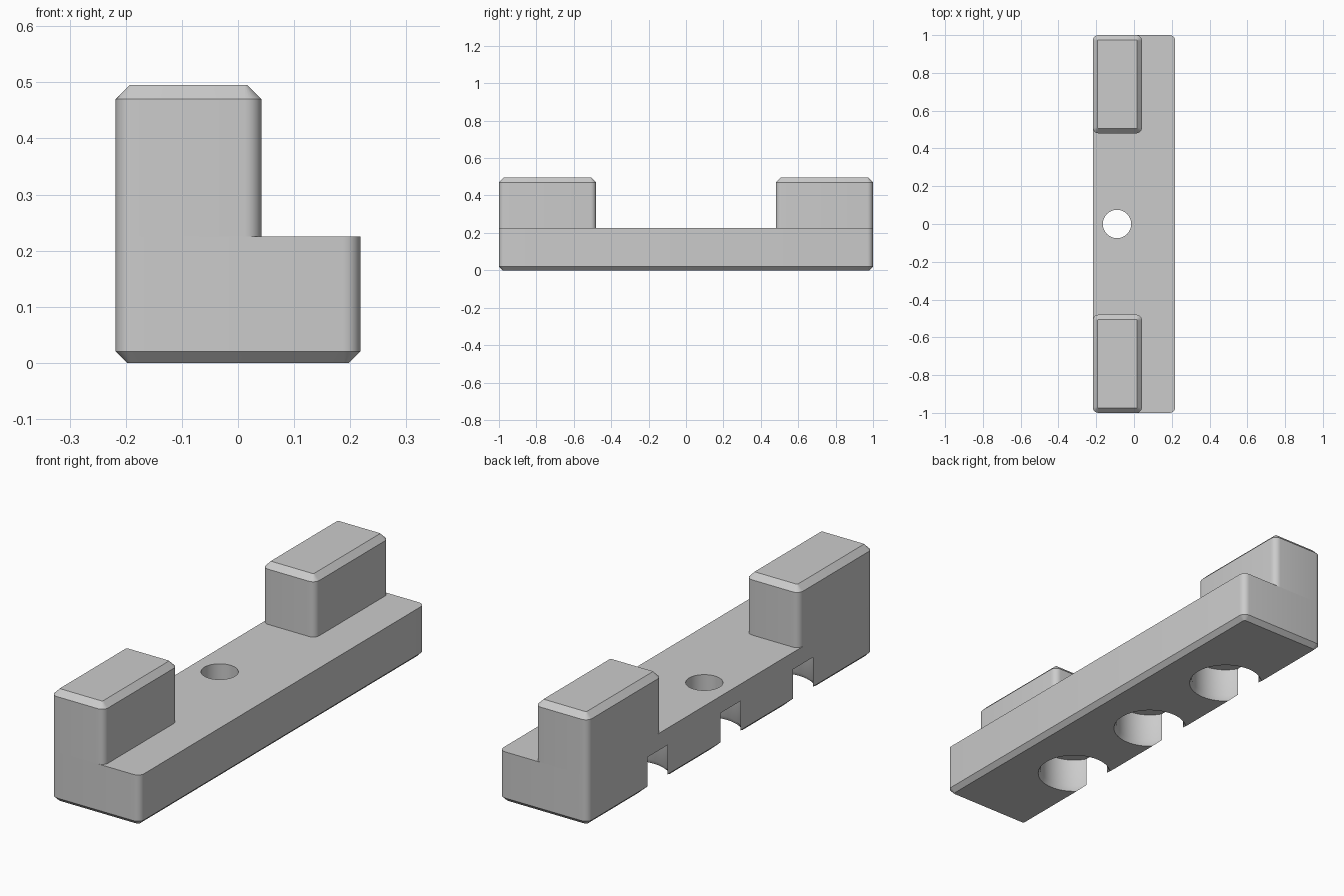
import bpy
import bmesh
from math import sin, cos, pi

cube = bpy.data.objects.get("Cube")
if cube:
    bpy.data.objects.remove(cube, do_unlink=True)

grey = bpy.data.materials.new("plain grey")
grey.use_nodes = True
GREY = (0.6, 0.6, 0.6, 1)
grey.diffuse_color = GREY
grey.node_tree.nodes["Principled BSDF"].inputs["Base Color"].default_value = GREY


def rounded_rect(x0, x1, y0, y1, r, inset, steps=6):
    """Outline with rounded corners, moved inward by inset."""
    points = []
    corners = ((x1, y1, -1, -1), (x0, y1, 1, -1), (x0, y0, 1, 1), (x1, y0, -1, 1))
    for k, (x, y, sx, sy) in enumerate(corners):
        for i in range(steps + 1):
            a = pi / 2 * (k + i / steps)
            points.append((x + sx * r + (r - inset) * cos(a),
                           y + sy * r + (r - inset) * sin(a)))
    return points


def circle(x, y, r, n=48):
    return [(x + r * cos(2 * pi * i / n), y + r * sin(2 * pi * i / n)) for i in range(n)]


def loft(name, rings):
    """Closed solid through a stack of (outline, height) rings."""
    bm = bmesh.new()
    loops = [[bm.verts.new((x, y, z)) for x, y in outline] for outline, z in rings]
    for low, high in zip(loops, loops[1:]):
        n = len(low)
        for i in range(n):
            j = (i + 1) % n
            bm.faces.new((low[i], low[j], high[j], high[i]))
    bm.faces.new(loops[0][::-1])
    bm.faces.new(loops[-1])
    mesh = bpy.data.meshes.new(name)
    bm.to_mesh(mesh)
    bm.free()
    mesh.materials.append(grey)
    obj = bpy.data.objects.new(name, mesh)
    bpy.context.collection.objects.link(obj)
    return obj


def select_only(obj):
    bpy.ops.object.select_all(action='DESELECT')
    obj.select_set(True)
    bpy.context.view_layer.objects.active = obj


def cut(obj, cutter):
    cutter.hide_render = True
    mod = obj.modifiers.new("cut", 'BOOLEAN')
    mod.operation = 'DIFFERENCE'
    mod.solver = 'EXACT'
    mod.object = cutter
    select_only(obj)
    bpy.ops.object.modifier_apply(modifier=mod.name)
    bpy.data.objects.remove(cutter, do_unlink=True)


HALF, TOP, ROUND = 0.218, 0.225, 0.03
HOLE_X = -0.09

# Base bar with a chamfered underside
bar = (-HALF, HALF, -1, 1, ROUND)
base = loft("base_bar", [(rounded_rect(*bar, 0.02), 0),
                         (rounded_rect(*bar, 0), 0.02),
                         (rounded_rect(*bar, 0), TOP)])

# Three round pockets underneath, breaking out through the side
for y in (-0.51, 0, 0.51):
    cut(base, loft("pocket_cutter", [(circle(HOLE_X, y, 0.166), -0.02),
                                     (circle(HOLE_X, y, 0.146), 0.02),
                                     (circle(HOLE_X, y, 0.146), 0.15)]))

# Screw hole through the middle
cut(base, loft("hole_cutter", [(circle(HOLE_X, 0, 0.075), 0.1),
                               (circle(HOLE_X, 0, 0.075), 0.3)]))

# Raised end blocks with chamfered tops
parts = [base]
for name, y0, y1 in (("front_block", -1, -0.48), ("back_block", 0.48, 1)):
    block = (-HALF, 0.042, y0, y1, ROUND)
    parts.append(loft(name, [(rounded_rect(*block, 0), TOP),
                             (rounded_rect(*block, 0), 0.47),
                             (rounded_rect(*block, 0.025), 0.495)]))

for part in parts:
    select_only(part)
    bpy.ops.object.shade_smooth_by_angle(angle=pi / 6)
